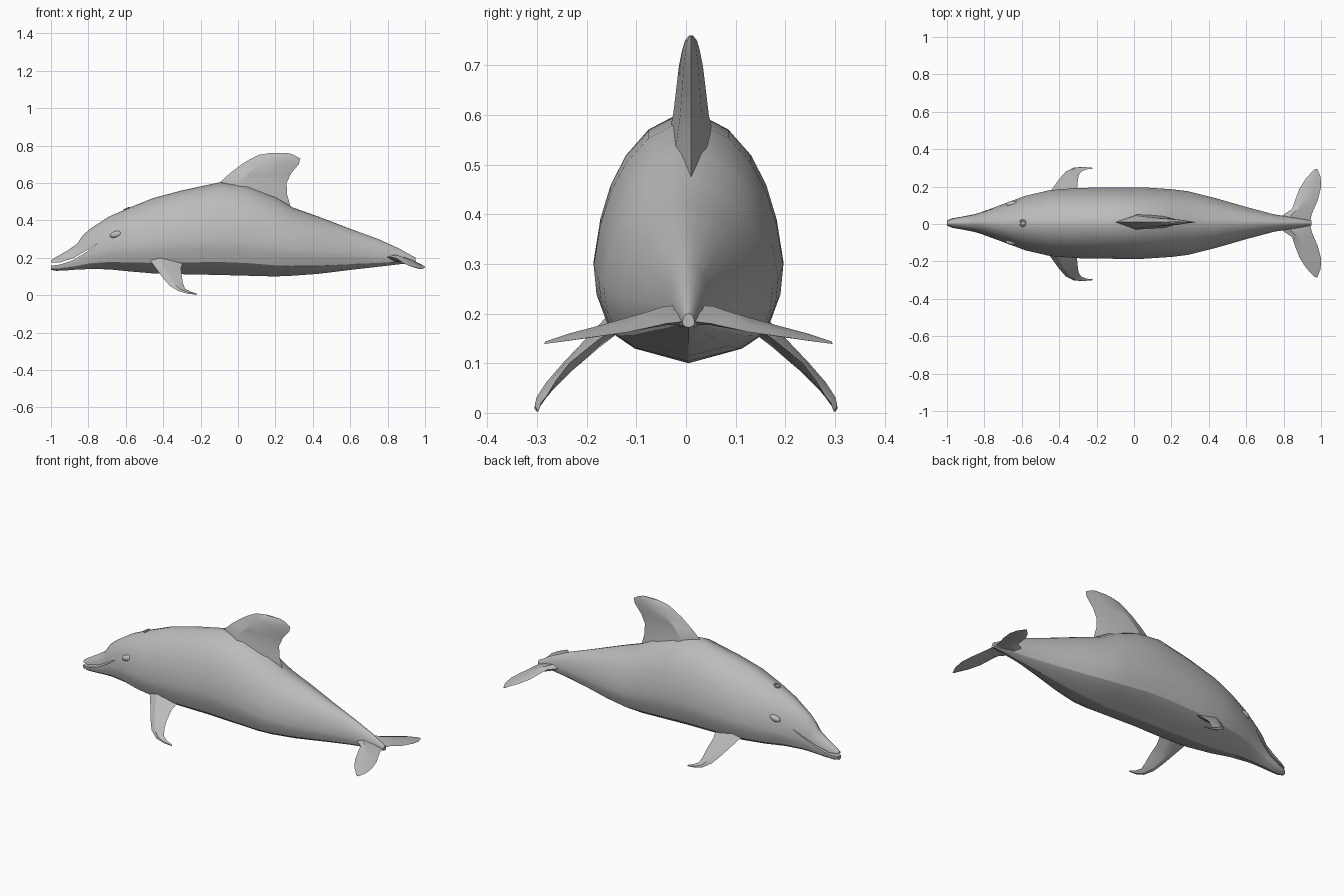
import bpy
import bmesh
import math
from mathutils import Vector

default_cube = bpy.data.objects.get("Cube")
if default_cube:
    bpy.data.objects.remove(default_cube, do_unlink=True)

CENTRE_Y = 0.005


def make_material(name, value):
    material = bpy.data.materials.new(name)
    material.use_nodes = True
    colour = (value, value, value, 1.0)
    material.diffuse_color = colour
    material.node_tree.nodes["Principled BSDF"].inputs["Base Color"].default_value = colour
    return material


grey_skin = make_material("grey skin", 0.5)


def finish(obj, angle=28):
    """Give the part its colour and soft shading with sharp creases."""
    if not obj.data.materials:
        obj.data.materials.append(grey_skin)
    bpy.ops.object.select_all(action="DESELECT")
    obj.select_set(True)
    bpy.context.view_layer.objects.active = obj
    bpy.ops.object.shade_smooth_by_angle(angle=math.radians(angle))
    return obj


def loft(name, rings):
    """Skin a row of closed rings and cap both ends."""
    mesh = bpy.data.meshes.new(name)
    bm = bmesh.new()
    loops = [[bm.verts.new(point) for point in ring] for ring in rings]
    count = len(loops[0])
    for first, second in zip(loops, loops[1:]):
        for i in range(count):
            j = (i + 1) % count
            bm.faces.new((first[i], first[j], second[j], second[i]))
    bm.faces.new(loops[0])
    bm.faces.new(loops[-1])
    bmesh.ops.recalc_face_normals(bm, faces=bm.faces[:])
    bm.to_mesh(mesh)
    bm.free()
    obj = bpy.data.objects.new(name, mesh)
    bpy.context.collection.objects.link(obj)
    return obj


def blade_ring(lead, trail, thick, normal):
    """Lens-shaped fin section, thickest nearer the leading edge."""
    lead, trail = Vector(lead), Vector(trail)
    offset = Vector(normal).normalized() * thick
    front, back = lead.lerp(trail, 0.3), lead.lerp(trail, 0.7)
    return [lead, front + offset, back + offset * 0.6,
            trail, back - offset * 0.6, front - offset]


def mirrored_y(rings, centre):
    return [[Vector((p[0], 2 * centre - p[1], p[2])) for p in ring] for ring in rings]


# Body: egg-shaped sections with a keel, as position, bottom, top, half width
stations = [
    (-1.0, .135, .185, .014), (-.97, .13, .205, .026), (-.91, .133, .24, .036),
    (-.86, .137, .275, .046), (-.83, .138, .32, .054), (-.79, .14, .355, .068),
    (-.69, .138, .42, .105), (-.58, .127, .468, .146), (-.45, .116, .52, .176),
    (-.3, .112, .56, .188), (-.1, .108, .603, .191), (.05, .104, .585, .191),
    (.2, .1, .525, .181), (.29, .104, .47, .17), (.43, .114, .42, .135),
    (.6, .135, .355, .086), (.75, .152, .3, .046), (.86, .165, .25, .03),
    (.95, .172, .2, .012),
]
# Half section as width share and height share, from keel to back
half_section = [(0, 0), (.6, .07), (.84, .14), (.97, .28), (1, .4), (.93, .57),
                (.82, .71), (.66, .83), (.42, .935), (.15, .99), (0, 1)]
section = half_section + [(-w, t) for w, t in half_section[-2:0:-1]]
body = loft("body", [
    [(x, CENTRE_Y + w * half, low + t * (high - low)) for w, t in section]
    for x, low, high, half in stations])
body.data.materials.append(grey_skin)

# Mouth: a thin rising slit between the jaws
mouth_line = [(-1.03, .163, .009), (-.95, .17, .006), (-.88, .193, .005),
              (-.81, .235, .004), (-.75, .278, .001)]
mouth_cutter = loft("mouth_cutter", [
    [(x, -.3, z - gap), (x, .3, z - gap), (x, .3, z + gap), (x, -.3, z + gap)]
    for x, z, gap in mouth_line])
mouth_cutter.hide_render = True
mouth_cut = body.modifiers.new("mouth", "BOOLEAN")
mouth_cut.operation = "DIFFERENCE"
mouth_cut.solver = "EXACT"
mouth_cut.object = mouth_cutter
bpy.context.view_layer.objects.active = body
bpy.ops.object.modifier_apply(modifier=mouth_cut.name)
bpy.data.objects.remove(mouth_cutter, do_unlink=True)
finish(body)

# Dorsal fin: height, leading edge, trailing edge, half thickness
dorsal_levels = [
    (.46, -.06, .285, .055), (.54, -.08, .262, .05), (.6, -.1, .26, .036),
    (.65, -.045, .283, .03), (.7, .02, .325, .024), (.73, .07, .333, .018),
    (.75, .11, .3, .012), (.76, .17, .27, .004),
]
finish(loft("dorsal_fin", [
    blade_ring((lead, .01, z), (trail, .01, z), thick, (0, 1, 0))
    for z, lead, trail, thick in dorsal_levels]))

# Flippers: swept down and back, with hooked tips
flipper_rings = [blade_ring(lead, trail, thick, (0, .7, .7)) for lead, trail, thick in [
    ((-.48, .13, .2), (-.29, .13, .18), .022),
    ((-.44, .185, .145), (-.305, .18, .145), .016),
    ((-.4, .24, .09), (-.3, .235, .1), .012),
    ((-.365, .28, .05), (-.295, .262, .065), .01),
    ((-.32, .302, .022), (-.283, .28, .035), .008),
    ((-.27, .305, .008), (-.255, .292, .02), .005),
    ((-.22, .3, .002), (-.22, .296, .008), .002),
]]

# Tail flukes: flat, drooping outward from the tail stock
fluke_rings = [blade_ring(lead, trail, thick, (0, .15, 1)) for lead, trail, thick in [
    ((.77, 0, .2), (.94, 0, .185), .022),
    ((.8, .045, .205), (.95, .045, .18), .018),
    ((.845, .075, .198), (.962, .075, .173), .015),
    ((.86, .12, .188), (.982, .12, .163), .012),
    ((.885, .185, .17), (1.0, .19, .153), .009),
    ((.92, .24, .157), (.998, .245, .145), .006),
    ((.965, .288, .143), (.98, .29, .139), .002),
]]
for name, rings, centre in (("flipper", flipper_rings, 0),
                            ("tail_fluke", fluke_rings, CENTRE_Y)):
    shift = Vector((0, centre, 0))
    left = [[p + shift for p in ring] for ring in rings]
    finish(loft("left_" + name, left))
    finish(loft("right_" + name, mirrored_y(left, centre)))

# Eyes: low lidded bulges on the sides of the head
for side, sign in (("left", 1), ("right", -1)):
    bpy.ops.mesh.primitive_uv_sphere_add(
        segments=12, ring_count=8, radius=1,
        location=(-.65, CENTRE_Y + sign * .1, .325), rotation=(0, math.radians(-15), 0))
    eye = bpy.context.object
    eye.name = side + "_eye"
    eye.scale = (.036, .018, .018)
    finish(eye, 40)

# Blowhole: small raised ring on top of the head
bpy.ops.mesh.primitive_torus_add(
    major_segments=12, minor_segments=6, major_radius=.015, minor_radius=.005,
    location=(-.595, CENTRE_Y, .462), rotation=(0, math.radians(-23), 0))
bpy.context.object.name = "blowhole"
finish(bpy.context.object, 40)
